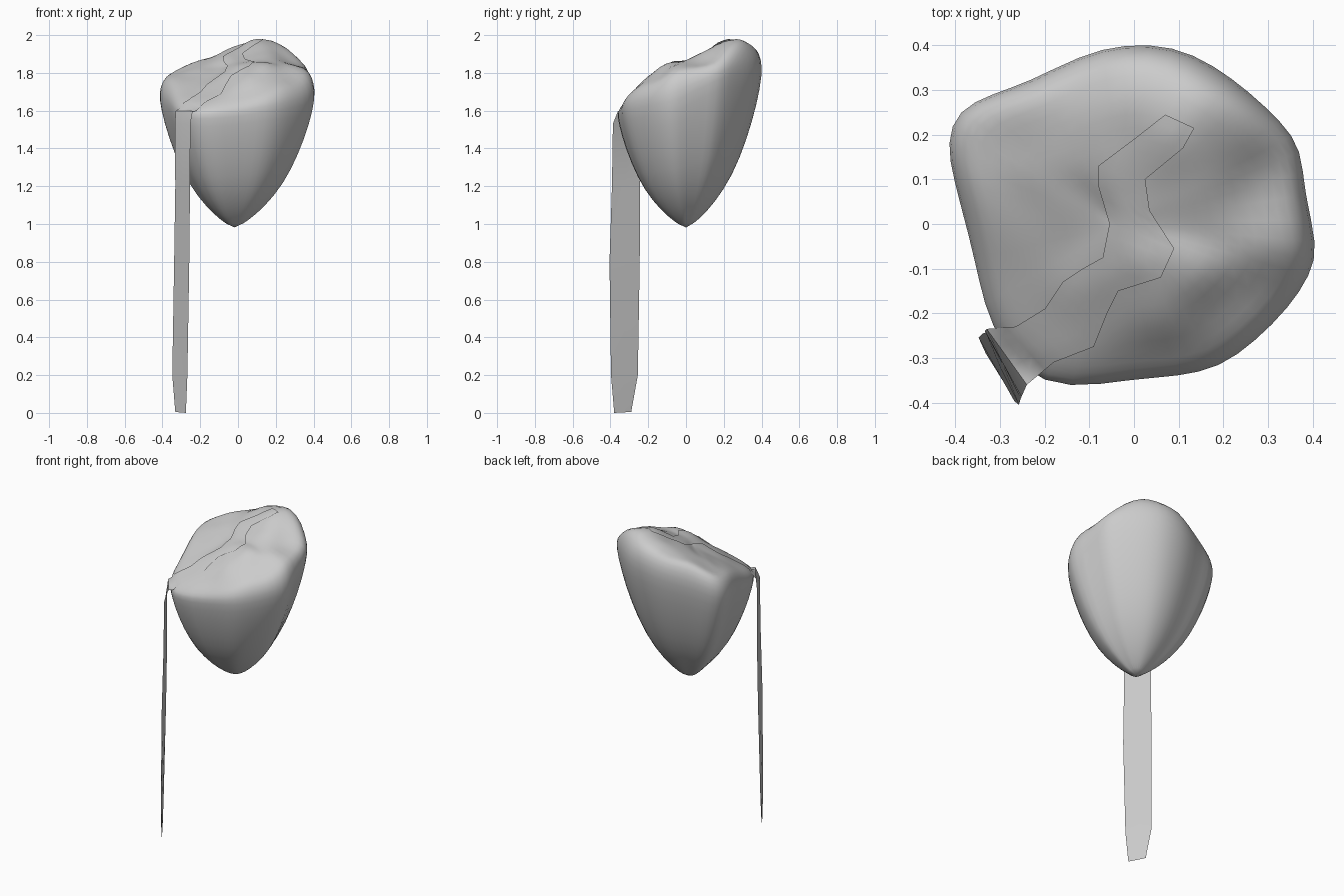
import bpy, bmesh
from mathutils import Vector, Matrix

if "Cube" in bpy.data.objects:
    bpy.data.objects.remove(bpy.data.objects["Cube"])

CX, TIP = -0.02, 0.98

# widest outline of the rock: x, y, z, counter-clockwise
RIM = [(.417, -.05, 1.66), (.385, .07, 1.73), (.38, .17, 1.78), (.335, .23, 1.80), (.26, .30, 1.80),
       (.18, .36, 1.80), (.09, .403, 1.80), (-.02, .408, 1.79), (-.12, .383, 1.76), (-.24, .32, 1.73),
       (-.32, .295, 1.71), (-.40, .258, 1.68), (-.424, .185, 1.66), (-.408, .10, 1.65), (-.372, -.03, 1.62),
       (-.35, -.13, 1.60), (-.325, -.23, 1.58), (-.255, -.335, 1.57), (-.15, -.375, 1.57), (0, -.35, 1.58),
       (.10, -.345, 1.60), (.195, -.325, 1.61), (.275, -.265, 1.62), (.35, -.19, 1.64), (.40, -.115, 1.65)]

# heights on the sloping top: x, y, z
TOP = [(.13, .27, 2.0), (.25, .22, 1.95), (.33, .17, 1.86), (0, .29, 1.96), (-.05, .22, 1.92),
       (-.18, .25, 1.87), (-.33, .20, 1.80), (-.22, .13, 1.83), (.10, .19, 1.97), (-.03, .11, 1.89),
       (.13, .08, 1.91), (.30, .06, 1.83), (.0, .0, 1.85), (-.12, .03, 1.81), (-.30, .05, 1.77),
       (-.2, -.05, 1.755), (-.30, -.12, 1.69), (.22, .0, 1.865), (.27, -.07, 1.84), (.14, -.12, 1.855),
       (.03, -.09, 1.84), (.06, -.20, 1.79), (.22, -.20, 1.76), (.10, -.29, 1.69), (-.05, -.14, 1.78),
       (-.12, -.18, 1.725), (-.08, -.26, 1.69), (-.2, -.25, 1.66), (-.26, -.28, 1.625), (-.05, -.33, 1.64),
       (.31, -.14, 1.76), (.12, .35, 1.94), (-.08, .34, 1.89)]


def plane(x, y):
    return 1.81 + 0.42 * y + 0.1 * x


def height(x, y):
    num = den = 0
    for a, b, c in TOP:
        w = 1 / ((x - a) ** 2 + (y - b) ** 2 + 0.0012) ** 2
        num += w * (c - plane(a, b))
        den += w
    return plane(x, y) + num / den


def make(name, verts, faces):
    me = bpy.data.meshes.new(name)
    me.from_pydata([tuple(v) for v in verts], [], faces)
    ob = bpy.data.objects.new(name, me)
    bpy.context.collection.objects.link(ob)
    bpy.context.view_layer.objects.active = ob
    return ob


# floating rock: loft from the tip, up to the rim, then over the top
UNDER = [(.17, .945), (.37, .84), (.61, .66), (.80, .42), (.935, .18), (1, 0)]
OVER = [(.985, .5), (.925, .88), (.83, 1), (.68, 1), (.53, 1), (.38, 1), (.24, 1), (.11, 1)]
n = len(RIM)
verts = []
for s, d in UNDER:
    verts += [(CX + (x - CX) * s, y * s, z + (TIP - z) * d) for x, y, z in RIM]
for s, f in OVER:
    for x, y, z in RIM:
        px, py = CX + (x - CX) * s, y * s
        verts.append((px, py, z + (height(px, py) - z) * f))
rows = len(UNDER) + len(OVER)
faces = [(r * n + i, r * n + (i + 1) % n, (r + 1) * n + (i + 1) % n, (r + 1) * n + i)
         for r in range(rows - 1) for i in range(n)]
verts += [(CX, 0, TIP - .005), (CX, 0, height(CX, 0))]
tip, mid = len(verts) - 2, len(verts) - 1
for i in range(n):
    j = (i + 1) % n
    faces += [(j, i, tip), ((rows - 1) * n + i, (rows - 1) * n + j, mid)]
rock = make("floating_rock", verts, faces)
sub = rock.modifiers.new("smooth", 'SUBSURF')
sub.levels = sub.render_levels = 1
bpy.ops.object.modifier_apply(modifier=sub.name)
rock.data.polygons.foreach_set("use_smooth", [True] * len(rock.data.polygons))


def ribbon(name, left, right, across, drape=None):
    verts, m = [], across + 1
    for a, b in zip(left, right):
        for k in range(m):
            p = Vector(a).lerp(Vector(b), k / across)
            verts.append(drape(p) if drape else p)
    faces = [(r * m + k, r * m + m + k, r * m + m + k + 1, r * m + k + 1)
             for r in range(len(left) - 1) for k in range(across)]
    ob = make(name, verts, faces)
    ob.data.polygons.foreach_set("use_smooth", [True] * len(faces))
    return verts


def refine(pts, k=3):
    out = [Vector(pts[0])]
    for a, b in zip(pts, pts[1:]):
        out += [Vector(a).lerp(Vector(b), (i + 1) / k) for i in range(k)]
    return out


def drape(p):
    hit, loc, _, _ = rock.ray_cast(Vector((p.x, p.y, 3)), Vector((0, 0, -1)))
    z = max(loc.z, 1.58) if hit else 1.59
    return Vector((p.x, p.y, z + .008))


# stream draped over the top of the rock
LEFT = [(.07, .245, 0), (0, .19, 0), (-.08, .13, 0), (-.08, .085, 0), (-.055, 0, 0), (-.07, -.075, 0),
        (-.115, -.1, 0), (-.16, -.13, 0), (-.2, -.19, 0), (-.265, -.23, 0), (-.33, -.235, 0)]
RIGHT = [(.135, .215, 0), (.11, .17, 0), (.025, .10, 0), (.035, .03, 0), (.09, -.055, 0), (.06, -.12, 0),
         (-.035, -.15, 0), (-.06, -.20, 0), (-.09, -.275, 0), (-.18, -.31, 0), (-.24, -.36, 0)]
stream = ribbon("stream", refine(LEFT), refine(RIGHT), 6, drape)

# waterfall sheet hanging from the end of the stream
ribbon("waterfall",
       [stream[-7], (-.334, -.24, 1.53), (-.332, -.243, 1.2), (-.338, -.245, .8), (-.348, -.255, .2), (-.332, -.29, .005)],
       [stream[-1], (-.252, -.387, 1.53), (-.254, -.392, 1.2), (-.258, -.405, .8), (-.268, -.397, .2), (-.276, -.38, 0)], 2)
